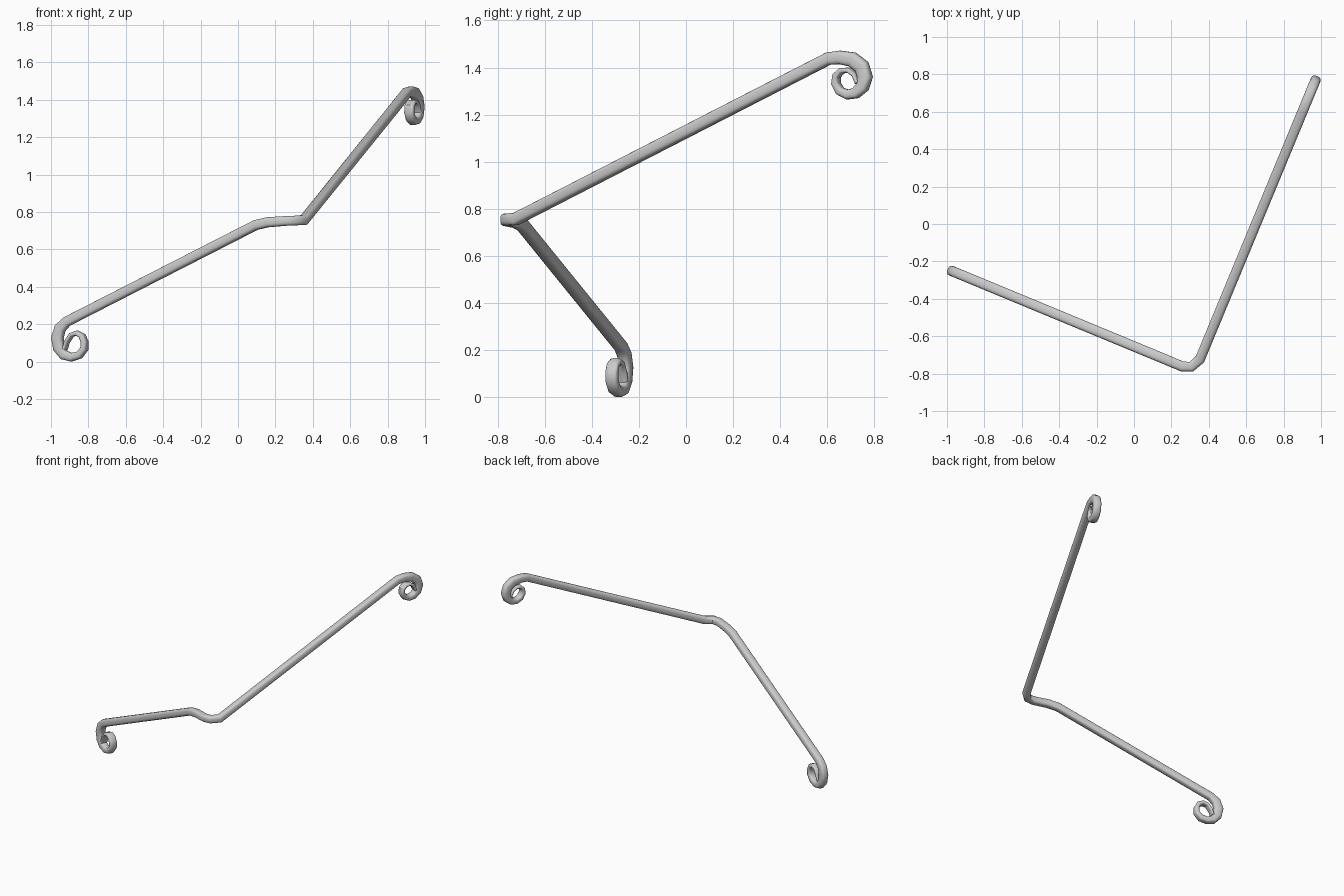
import bpy, bmesh
from math import cos, sin, radians, pi, copysign
from mathutils import Vector

if "Cube" in bpy.data.objects:
    bpy.data.objects.remove(bpy.data.objects["Cube"])

SIDES, WIDTH = 16, 0.0275


def lower(x, z, r=0.027):
    # point in the vertical plane of the lower flight
    return Vector((x, -0.253 - (x + 0.97) * 0.414, z)), 67.5, r


def upper(y, z, r=0.027):
    # point in the vertical plane of the upper flight
    return Vector((0.352 + (y + 0.725) * 0.414, y, z)), 157.5, r


def squarish(v):
    # fuller than a circle, so the rail sides are flattened
    return copysign(abs(v) ** 0.65, v)


# lower scroll, inner tip first
path = [lower(*p) for p in [
    (-0.926, 0.066, .010), (-0.914, 0.105, .011), (-0.890, 0.143, .012),
    (-0.860, 0.152, .014), (-0.833, 0.137, .016), (-0.820, 0.105, .018),
    (-0.822, 0.068, .019), (-0.848, 0.035, .021), (-0.890, 0.023, .023),
    (-0.930, 0.035, .027), (-0.957, 0.072, .031), (-0.966, 0.125, .033),
    (-0.951, 0.178, .031), (-0.915, 0.214, .027), (0.095, 0.730), (0.160, 0.745)]]
# level bend at the corner
path += [(Vector((0.258, -0.762, 0.752)), 67.5, .026),
         (Vector((0.307, -0.763, 0.754)), 112.5, .026),
         (Vector((0.353, -0.722, 0.757)), 157.5, .027)]
# upper scroll, ending at the inner tip
path += [upper(*p) for p in [
    (0.605, 1.438), (0.655, 1.443, .029), (0.708, 1.434, .032),
    (0.747, 1.404, .033), (0.761, 1.360, .032), (0.750, 1.318, .028),
    (0.722, 1.292, .024), (0.688, 1.285, .021), (0.655, 1.300, .019),
    (0.637, 1.332, .017), (0.640, 1.365, .015), (0.662, 1.387, .013),
    (0.692, 1.389, .011), (0.718, 1.370, .011), (0.732, 1.335, .010)]]

# sweep the section along the path, keeping its width level
bm = bmesh.new()
rings = []
for i, (p, ang, r) in enumerate(path):
    a = (p - path[max(i - 1, 0)][0]).normalized()
    b = (path[min(i + 1, len(path) - 1)][0] - p).normalized()
    tangent = (a + b).normalized()
    side = Vector((cos(radians(ang)), sin(radians(ang)), 0))
    side = (side - tangent * side.dot(tangent)).normalized()
    up = tangent.cross(side).normalized()
    rings.append([bm.verts.new(p + side * WIDTH * squarish(cos(2 * pi * (k + .5) / SIDES))
                               + up * r * squarish(sin(2 * pi * (k + .5) / SIDES)))
                  for k in range(SIDES)])
for r0, r1 in zip(rings, rings[1:]):
    for k in range(SIDES):
        j = (k + 1) % SIDES
        bm.faces.new((r0[k], r0[j], r1[j], r1[k]))
bm.faces.new(rings[0][::-1])
bm.faces.new(rings[-1])
bmesh.ops.recalc_face_normals(bm, faces=bm.faces)

mesh = bpy.data.meshes.new("handrail")
bm.to_mesh(mesh)
bm.free()
rail = bpy.data.objects.new("handrail", mesh)
bpy.context.collection.objects.link(rail)
bpy.context.view_layer.objects.active = rail
rail.select_set(True)
bpy.ops.object.shade_smooth_by_angle(angle=radians(40))
